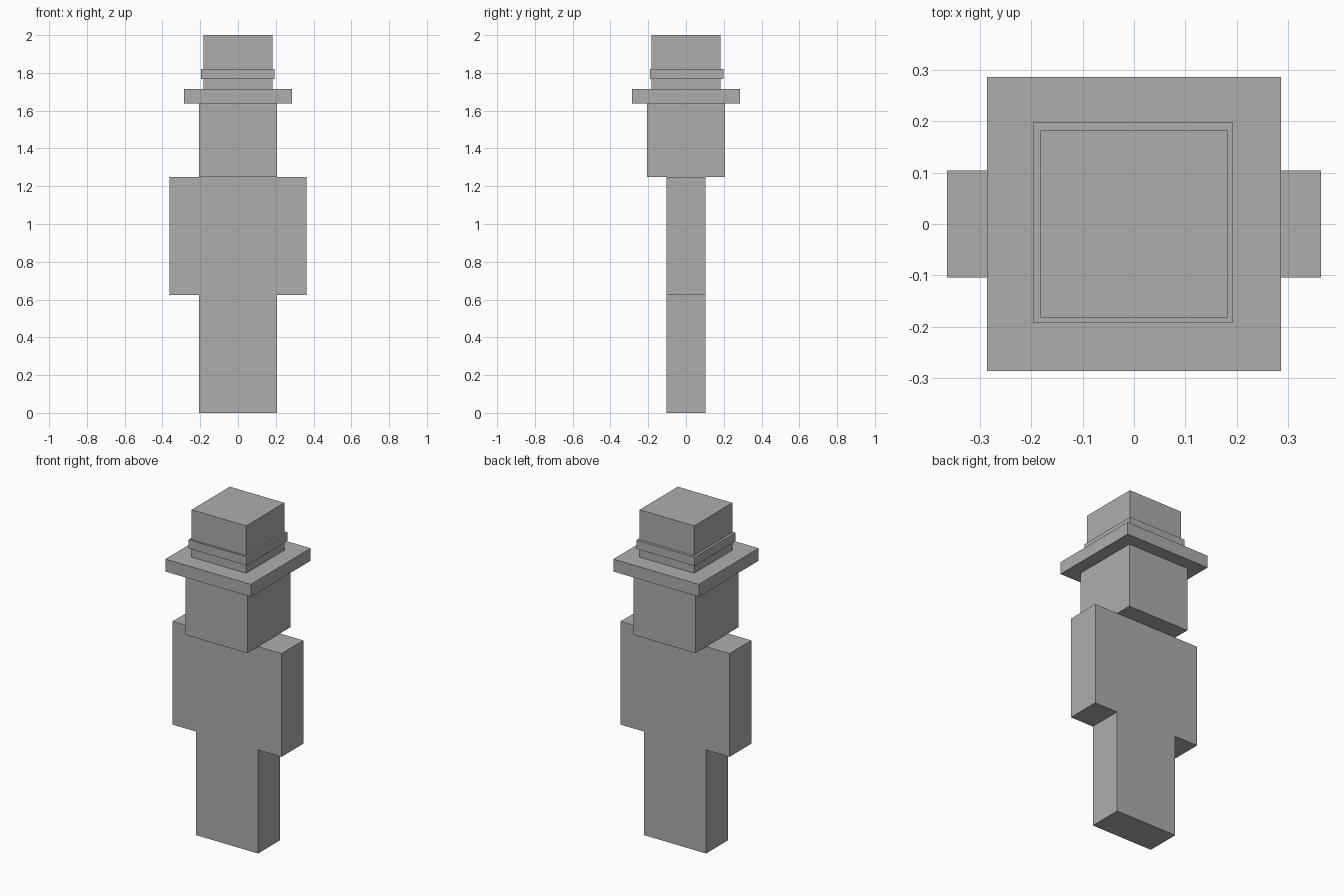
import bpy

if "Cube" in bpy.data.objects:
    bpy.data.objects.remove(bpy.data.objects["Cube"])

# Single flat grey
grey = bpy.data.materials.new("plain_grey")
grey.diffuse_color = (0.42, 0.42, 0.42, 1.0)
grey.use_nodes = True
grey.node_tree.nodes["Principled BSDF"].inputs["Base Color"].default_value = grey.diffuse_color


def box(name, half_x, half_y, z0, z1, cx=0.0, cy=0.0):
    """Axis-aligned block given half widths and a height range."""
    bpy.ops.mesh.primitive_cube_add(size=1, location=(cx, cy, (z0 + z1) / 2))
    ob = bpy.context.object
    ob.name = name
    ob.scale = (2 * half_x, 2 * half_y, z1 - z0)
    bpy.ops.object.transform_apply(location=False, rotation=False, scale=True)
    ob.data.materials.append(grey)
    return ob


# Figure: legs, torso with arms at the sides, head
box("legs", 0.207, 0.104, 0.0, 0.625)
box("torso_and_arms", 0.3635, 0.104, 0.625, 1.248)
box("head", 0.207, 0.207, 1.248, 1.66)

# Hat: wide brim, crown, and a slightly off-centre band
box("hat_brim", 0.2855, 0.2855, 1.639, 1.714)
box("hat_crown", 0.182, 0.182, 1.714, 2.0)
box("hat_band", 0.1945, 0.1945, 1.767, 1.82, cx=-0.002, cy=0.003)
